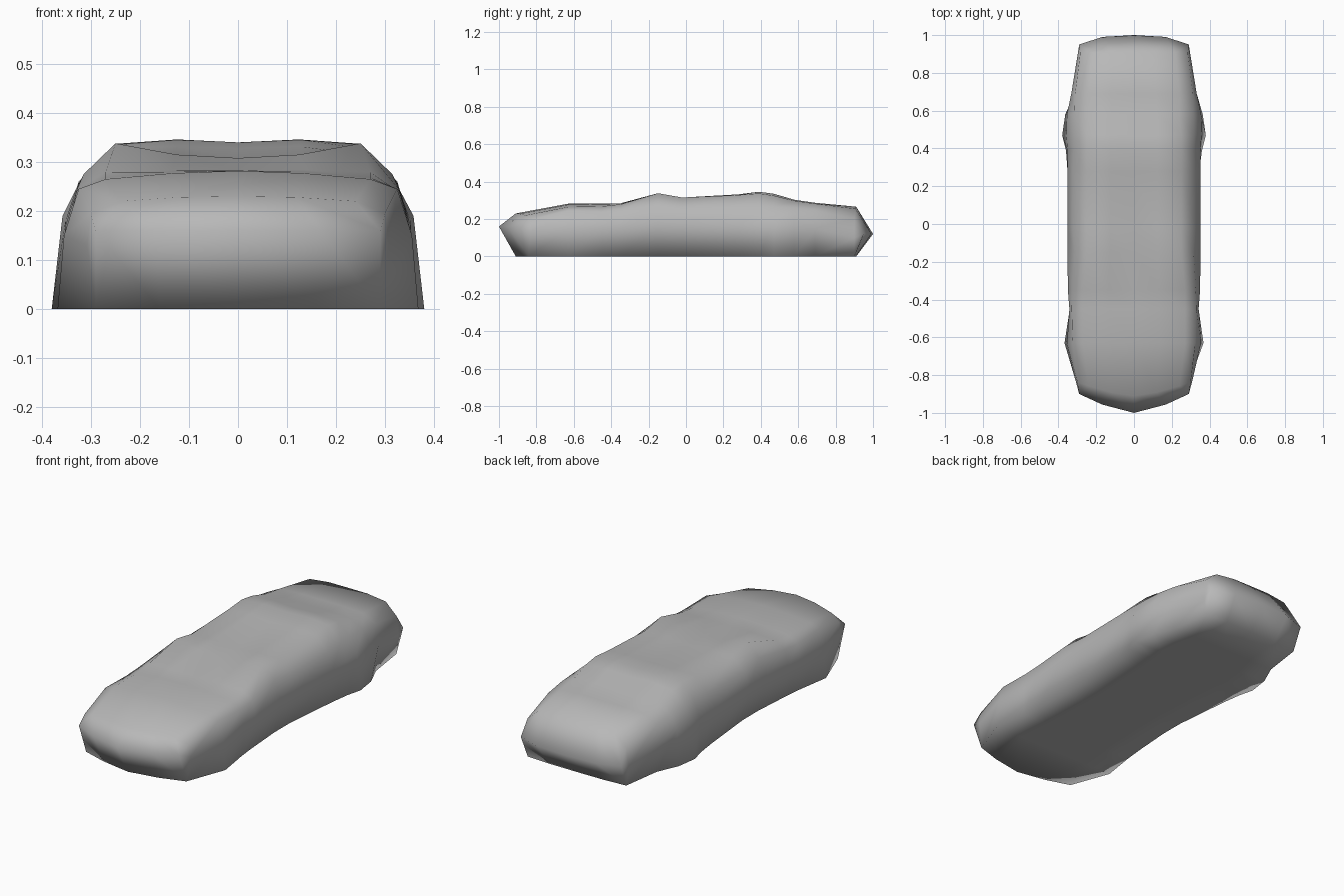
import bpy, bmesh

# Half sections along the car: y, bow, floor half width,
# side (x, z), shoulder (x, z), roof corner (x, z), roof mid z, centre z
STATIONS = [
    (-0.91, .07, .290, (.308, .13), (.300, .195), (.24, .220), .228, .230),
    (-0.63, 0, .368, (.355, .15), (.325, .245), (.27, .265), .277, .282),
    (-0.45, 0, .340, (.342, .15), (.330, .238), (.27, .268), .280, .283),
    (-0.35, 0, .330, (.350, .15), (.328, .245), (.27, .279), .284, .283),
    (-0.15, 0, .316, (.352, .17), (.315, .275), (.25, .338), .315, .308),
    (-0.02, 0, .316, (.352, .17), (.325, .255), (.25, .315), .315, .308),
    (0.28, 0, .345, (.352, .17), (.325, .26), (.25, .328), .332, .328),
    (0.39, 0, .360, (.352, .18), (.320, .265), (.25, .337), .346, .340),
    (0.47, 0, .380, (.358, .19), (.318, .265), (.25, .325), .335, .330),
    (0.58, 0, .364, (.355, .19), (.315, .26), (.24, .298), .303, .300),
    (0.69, 0, .315, (.332, .15), (.312, .245), (.24, .282), .287, .287),
    (0.91, .01, .285, (.298, .10), (.285, .20), (.22, .255), .266, .266),
]


def half_section(b, side, shoulder, corner, zi, zc):
    return [(0, 0), (b * .55, 0), (b, 0), side, shoulder, corner,
            (corner[0] / 2, zi), (0, zc)]


def tip_section(w, z):
    return [(x * w, z) for x in (0, .58, 1, 1, 1, 1, .58, 0)]


bm = bmesh.new()


def add_ring(y, bow, half):
    """Mirror the half section and bow its outer points toward the middle."""
    pts = half + [(-x, z) for x, z in half[-2:0:-1]]
    s, power = (-1, 3) if y > 0 else (1, 1.5)
    return [bm.verts.new((x, y + s * bow * (abs(x) / .29) ** power, z))
            for x, z in pts]


# Body: nose edge, cross sections, tail edge
rings = [add_ring(-1.0, .10, tip_section(.29, .16))]
rings += [add_ring(y, bow, half_section(*rest)) for y, bow, *rest in STATIONS]
rings.append(add_ring(1.0, .05, tip_section(.29, .12)))
for a, b in zip(rings, rings[1:]):
    n = len(a)
    for i in range(n):
        j = (i + 1) % n
        bm.faces.new((a[i], a[j], b[j], b[i]))

# Close nose and tail by welding the flattened end rings
bmesh.ops.remove_doubles(bm, verts=bm.verts, dist=1e-4)
bmesh.ops.recalc_face_normals(bm, faces=bm.faces)
for f in bm.faces:
    f.smooth = True

mesh = bpy.data.meshes.new("car_body")
bm.to_mesh(mesh)
bm.free()

# Darker grey paint
paint = bpy.data.materials.new("dark_grey")
paint.diffuse_color = (.48, .48, .48, 1)
mesh.materials.append(paint)

body = bpy.data.objects.new("car_body", mesh)
bpy.context.collection.objects.link(body)
